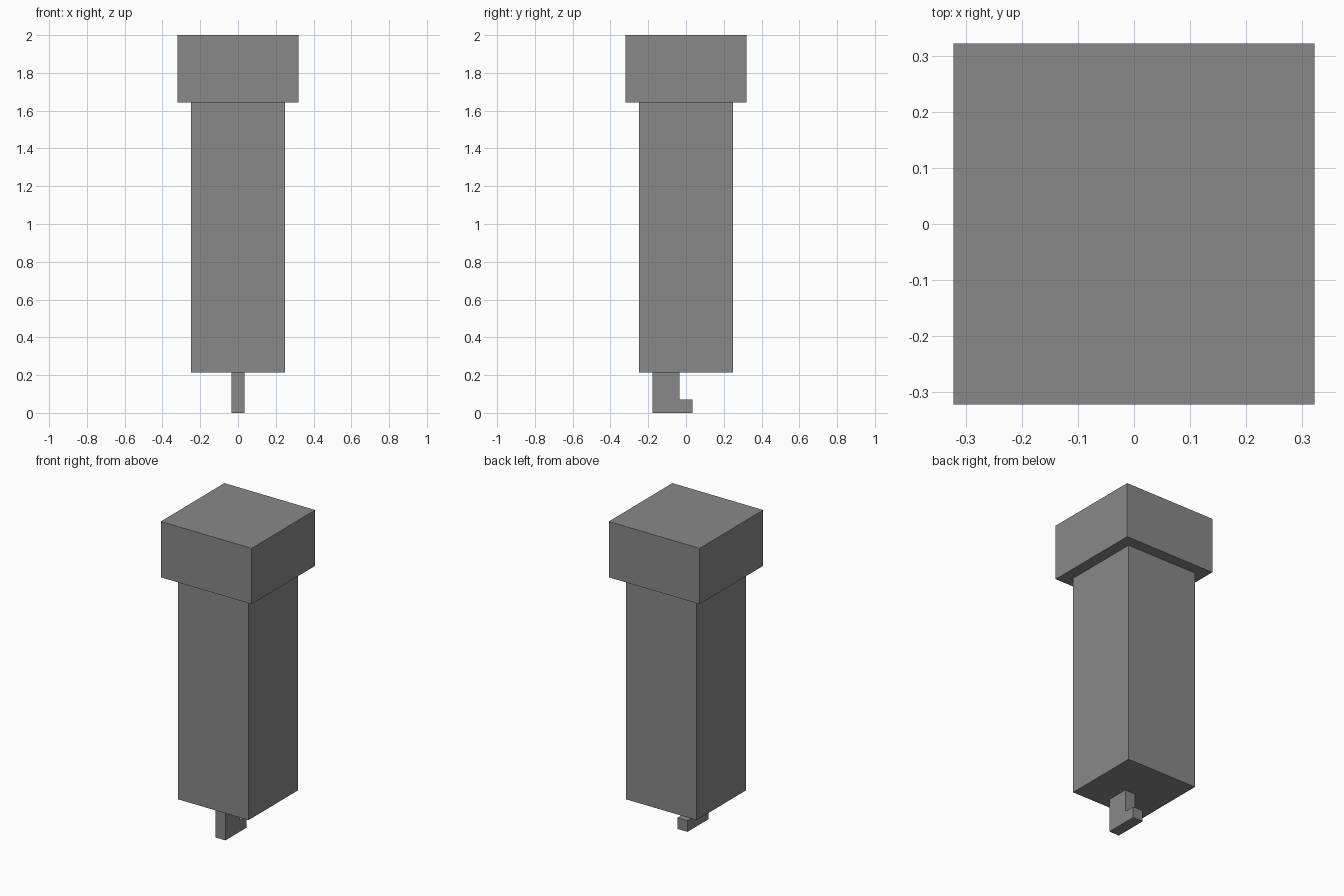
import bpy
import bmesh

default = bpy.data.objects.get("Cube")
if default:
    bpy.data.objects.remove(default, do_unlink=True)

UNIT = 2 / 28  # the whole model sits on a 28-step grid

grey = bpy.data.materials.new("mid_grey")
grey.use_nodes = True
colour = (0.25, 0.25, 0.25, 1)
grey.diffuse_color = colour
grey.node_tree.nodes["Principled BSDF"].inputs["Base Color"].default_value = colour


def extrude_profile(name, profile, direction):
    """Extrude a flat outline, given in grid steps, into a solid part."""
    mesh = bpy.data.meshes.new(name)
    bm = bmesh.new()
    face = bm.faces.new([bm.verts.new([c * UNIT for c in p]) for p in profile])
    result = bmesh.ops.extrude_face_region(bm, geom=[face], use_keep_orig=True)
    moved = [v for v in result["geom"] if isinstance(v, bmesh.types.BMVert)]
    bmesh.ops.translate(bm, verts=moved, vec=[c * UNIT for c in direction])
    bmesh.ops.recalc_face_normals(bm, faces=bm.faces)
    bm.to_mesh(mesh)
    bm.free()
    mesh.materials.append(grey)
    obj = bpy.data.objects.new(name, mesh)
    bpy.context.collection.objects.link(obj)
    return obj


def square(half, z):
    return [(-half, -half, z), (half, -half, z), (half, half, z), (-half, half, z)]


# Wide square cap and tall square body
extrude_profile("cap", square(4.5, 23), (0, 0, 5))
extrude_profile("body", square(3.5, 3), (0, 0, 20))

# L-shaped hook under the body, its toe pointing to the back
hook = [(-2.5, 0), (0.5, 0), (0.5, 1), (-0.5, 1), (-0.5, 3), (-2.5, 3)]
extrude_profile("hook", [(-0.5, y, z) for y, z in hook], (1, 0, 0))
